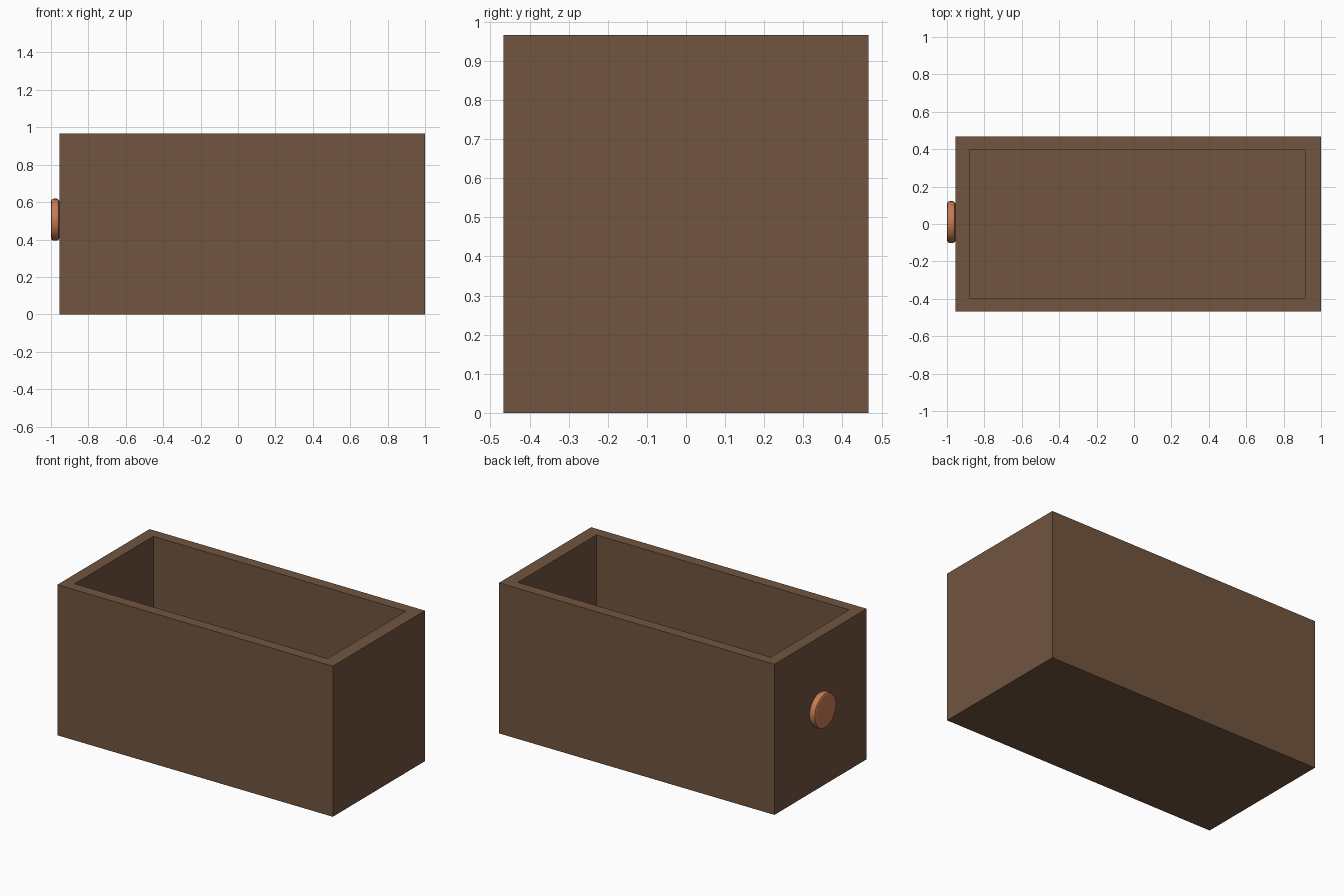
import bpy, bmesh, math
from mathutils import Matrix, Vector

if "Cube" in bpy.data.objects:
    bpy.data.objects.remove(bpy.data.objects["Cube"])


def material(name, color):
    m = bpy.data.materials.new(name)
    m.diffuse_color = (*color, 1)
    m.use_nodes = True
    m.node_tree.nodes["Principled BSDF"].inputs["Base Color"].default_value = m.diffuse_color
    return m


def finish(bm, name, mat):
    mesh = bpy.data.meshes.new(name)
    bm.to_mesh(mesh)
    bm.free()
    obj = bpy.data.objects.new(name, mesh)
    bpy.context.collection.objects.link(obj)
    mesh.materials.append(mat)
    return obj


wood = material("brown_wood", (0.165, 0.09, 0.05))
copper = material("copper", (0.58, 0.20, 0.09))

# Drawer box: solid block, top inset to form the rim, then sunk to the floor
X0, X1, HALF_Y, HEIGHT, FLOOR = -0.955, 1.0, 0.467, 0.966, 0.07
IN_X0, IN_X1, IN_Y = -0.88, 0.914, 0.398
bm = bmesh.new()
bmesh.ops.create_cube(bm, size=1, matrix=Matrix.Translation(((X0 + X1) / 2, 0, HEIGHT / 2))
                      @ Matrix.Diagonal((X1 - X0, 2 * HALF_Y, HEIGHT, 1)))
bm.normal_update()
top = max(bm.faces, key=lambda f: f.calc_center_median().z)
bmesh.ops.inset_region(bm, faces=[top], thickness=0.05)
for v in top.verts:
    v.co.x = IN_X0 if v.co.x < 0 else IN_X1
    v.co.y = math.copysign(IN_Y, v.co.y)
    v.co.z = HEIGHT
bottom = bmesh.ops.extrude_discrete_faces(bm, faces=[top])["faces"][0]
bmesh.ops.translate(bm, verts=bottom.verts[:], vec=Vector((0, 0, FLOOR - HEIGHT)))
bmesh.ops.recalc_face_normals(bm, faces=bm.faces[:])
finish(bm, "drawer_box", wood)

# Round pull knob with chamfered rims on the left end
bm = bmesh.new()
R, DEPTH = 0.112, 0.045
bmesh.ops.create_cone(bm, cap_ends=True, segments=32, radius1=R, radius2=R, depth=DEPTH,
                      matrix=Matrix.Translation((-1 + DEPTH / 2, 0.01, 0.506))
                      @ Matrix.Rotation(math.pi / 2, 4, "Y"))
rims = [e for e in bm.edges if any(len(f.verts) > 4 for f in e.link_faces)]
bmesh.ops.bevel(bm, geom=rims, offset=0.014, segments=2, profile=0.5, affect="EDGES")
knob = finish(bm, "pull_knob", copper)
bpy.context.view_layer.objects.active = knob
knob.select_set(True)
bpy.ops.object.shade_smooth_by_angle(angle=math.radians(20))
